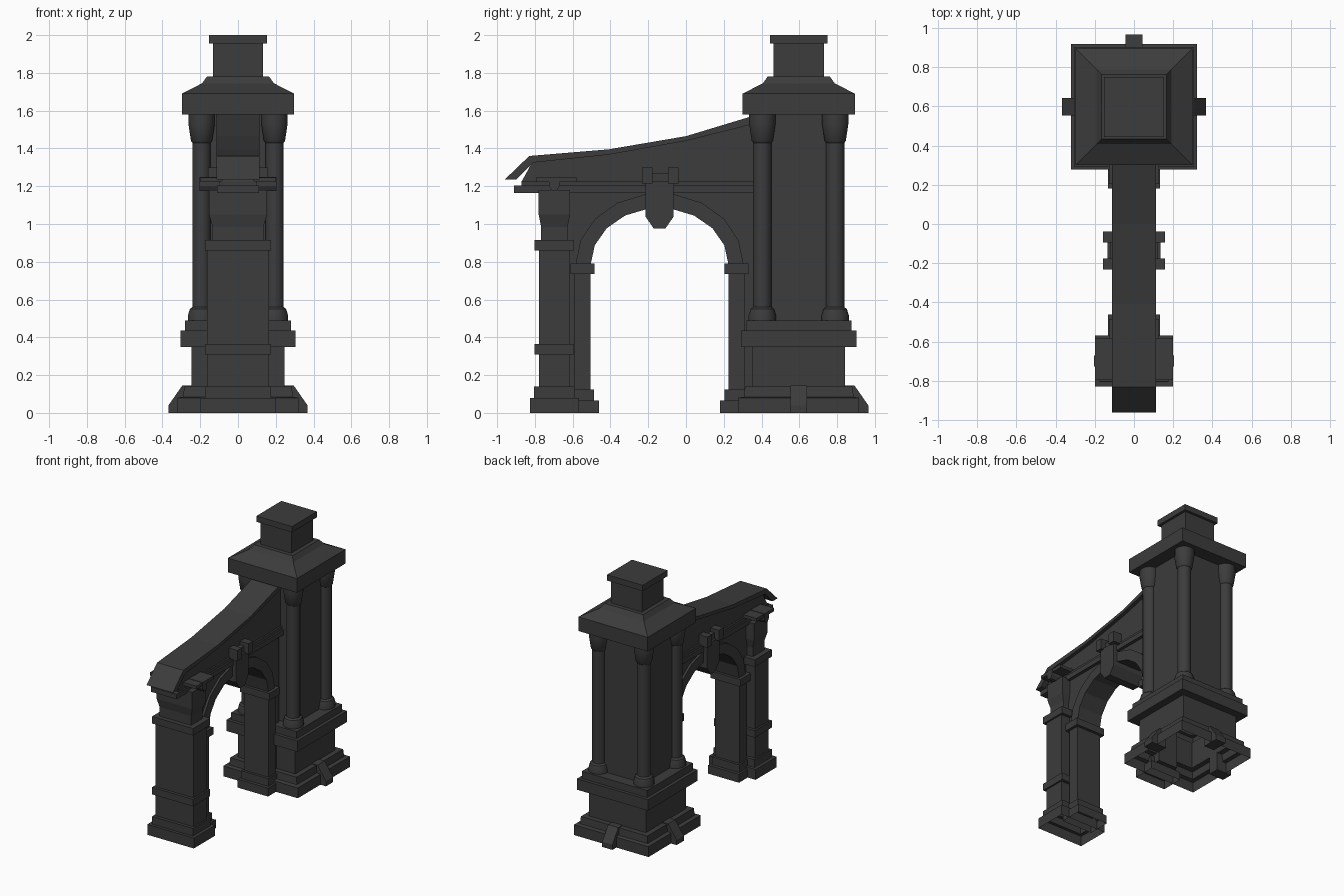
import bpy, bmesh, math

cube = bpy.data.objects.get("Cube")
if cube:
    bpy.data.objects.remove(cube, do_unlink=True)

stone = bpy.data.materials.new("dark_stone")
stone.use_nodes = True
colour = (0.045, 0.045, 0.045, 1)
stone.diffuse_color = colour
stone.node_tree.nodes["Principled BSDF"].inputs["Base Color"].default_value = colour


def finish(name, bm):
    bmesh.ops.recalc_face_normals(bm, faces=bm.faces)
    mesh = bpy.data.meshes.new(name)
    bm.to_mesh(mesh)
    bm.free()
    mesh.materials.append(stone)
    obj = bpy.data.objects.new(name, mesh)
    bpy.context.collection.objects.link(obj)
    return obj


def loft(name, rings, closed_bottom=True):
    """Skin a list of vertex rings and cap the ends."""
    bm = bmesh.new()
    loops = [[bm.verts.new(p) for p in ring] for ring in rings]
    n = len(loops[0])
    for a, b in zip(loops, loops[1:]):
        for i in range(n):
            j = (i + 1) % n
            bm.faces.new((a[i], a[j], b[j], b[i]))
    bm.faces.new(loops[-1])
    if closed_bottom:
        bm.faces.new(loops[0])
    return finish(name, bm)


def stack(name, x, y, levels, closed_bottom=True):
    """Rectangular tiers given as (half x, half y, z)."""
    corners = ((-1, -1), (1, -1), (1, 1), (-1, 1))
    return loft(name, [[(x + sx * hx, y + sy * hy, z) for sx, sy in corners]
                       for hx, hy, z in levels], closed_bottom)


def box(name, x, y, z):
    return stack(name, sum(x) / 2, sum(y) / 2,
                 [((x[1] - x[0]) / 2, (y[1] - y[0]) / 2, h) for h in z])


def plate(name, half, profile):
    """A (y, z) profile extruded across x."""
    return loft(name, [[(s * half, y, z) for y, z in profile] for s in (-1, 1)])


# Tower plinth and pedestal, open underneath
TY = 0.597
plinth = [(0.32, 0), (0.32, 0.08), (0.29, 0.085), (0.285, 0.14), (0.245, 0.14), (0.245, 0.35),
          (0.305, 0.35), (0.305, 0.435), (0.28, 0.435), (0.28, 0.49), (0.2, 0.49)]
stack("tower_pedestal", 0, TY, [(h, h, z) for h, z in plinth], False)
stack("tower_core", 0, TY, [(0.195, 0.195, z) for z in (0.48, 1.6)])

# Tower cap and chimney-like finial
cap = [(0.297, 1.58), (0.297, 1.69), (0.19, 1.745), (0.165, 1.78), (0.133, 1.78),
       (0.133, 1.955), (0.153, 1.955), (0.153, 2.0)]
stack("tower_cap", 0, TY, [(h, h, z) for h, z in cap])

# Corner columns
column = [(0.075, 0.48), (0.075, 0.515), (0.064, 0.55), (0.05, 0.56), (0.05, 1.43),
          (0.058, 1.44), (0.072, 1.53), (0.072, 1.59)]
for side, sx in (("right", -1), ("left", 1)):
    for end, sy in (("front", -1), ("back", 1)):
        rings = [[(sx * 0.193 + r * math.cos(math.tau * (i + 0.5) / 12),
                   TY + sy * 0.193 + r * math.sin(math.tau * (i + 0.5) / 12), z)
                  for i in range(12)] for r, z in column]
        obj = loft(f"column_{end}_{side}", rings)
        bpy.ops.object.select_all(action="DESELECT")
        obj.select_set(True)
        bpy.context.view_layer.objects.active = obj
        bpy.ops.object.shade_smooth_by_angle(angle=math.radians(32))

# Sloped spurs on three sides of the plinth
spur = [(0.24, 0), (0.368, 0), (0.368, 0.04), (0.295, 0.145), (0.24, 0.145)]
for name, angle in (("back", 0), ("left", -90), ("right", 90)):
    obj = plate("spur_" + name, 0.044, spur)
    obj.location = (0, TY, 0)
    obj.rotation_euler.z = math.radians(angle)

# Outer pier
stack("outer_pier", 0, -0.697, [
    (0.2, 0.13, 0), (0.2, 0.13, 0.08), (0.175, 0.107, 0.08), (0.175, 0.107, 0.14),
    (0.163, 0.082, 0.14), (0.163, 0.082, 0.31), (0.176, 0.105, 0.31), (0.176, 0.105, 0.365),
    (0.163, 0.082, 0.365), (0.163, 0.082, 0.86), (0.176, 0.105, 0.86), (0.176, 0.105, 0.915),
    (0.135, 0.07, 0.915), (0.135, 0.07, 0.985), (0.153, 0.083, 1.05), (0.153, 0.083, 1.18)],
    False)

# Slim inner piers either side of the opening, with bases and imposts
for name, y, s in (("front", -0.548, 1), ("tower", 0.267, -1)):
    stack("inner_pier_" + name, 0, y, [
        (0.132, 0.087, 0), (0.132, 0.087, 0.065), (0.117, 0.062, 0.065), (0.117, 0.062, 0.125),
        (0.105, 0.043, 0.125), (0.105, 0.043, 0.735), (0.127, 0.064, 0.735),
        (0.127, 0.064, 0.79), (0.1, 0.043, 0.79)], False)


# Arch wall and raised arch ring
def arc(a, rise, steps=9):
    return [(-0.14 - a * math.cos(math.pi * i / steps), 0.785 + rise * math.sin(math.pi * i / steps))
            for i in range(steps + 1)]


inner, outer = arc(0.365, 0.3), arc(0.445, 0.378)
plate("arch_wall", 0.085, [(-0.64, 0.07), (-0.52, 0.07)] + arc(0.38, 0.315)
      + [(0.24, 0.07), (0.38, 0.07), (0.38, 1.18), (-0.64, 1.18)])
plate("arch_ring", 0.103, inner + outer[::-1])

# Beam courses
box("beam_lower", (-0.11, 0.11), (-0.91, 0.42), (1.165, 1.203))
box("beam_upper", (-0.098, 0.098), (-0.87, 0.42), (1.203, 1.228))

# Gable wall under the sweeping roof slab
plate("gable_wall", 0.085, [(-0.87, 1.225), (0.42, 1.225), (0.42, 1.55), (0, 1.44),
                            (-0.41, 1.37), (-0.81, 1.335)])
plate("roof", 0.113, [(-0.96, 1.235), (-0.83, 1.36), (-0.41, 1.395), (0, 1.465), (0.42, 1.592),
                      (0.42, 1.545), (0, 1.44), (-0.41, 1.367), (-0.81, 1.325), (-0.9, 1.235)])

# Pier-top slab with corbels
box("pier_slab", (-0.2, 0.2), (-0.795, -0.58), (1.222, 1.247))
plate("pier_corbels", 0.205, [(-0.725, 1.25), (-0.725, 1.2), (-0.71, 1.175),
                              (-0.685, 1.175), (-0.67, 1.2), (-0.67, 1.25)])

# Keystone and its brackets
plate("keystone", 0.135, [(-0.215, 1.225), (-0.215, 1.04), (-0.17, 0.975), (-0.11, 0.975),
                          (-0.065, 1.04), (-0.065, 1.225)])
plate("keystone_head", 0.12, [(-0.2, 1.22), (-0.2, 1.27), (-0.08, 1.27), (-0.08, 1.22)])
for name, y in (("front", -0.205), ("back", -0.067)):
    box("keystone_bracket_" + name, (-0.158, 0.158), (y - 0.028, y + 0.028), (1.215, 1.298))
